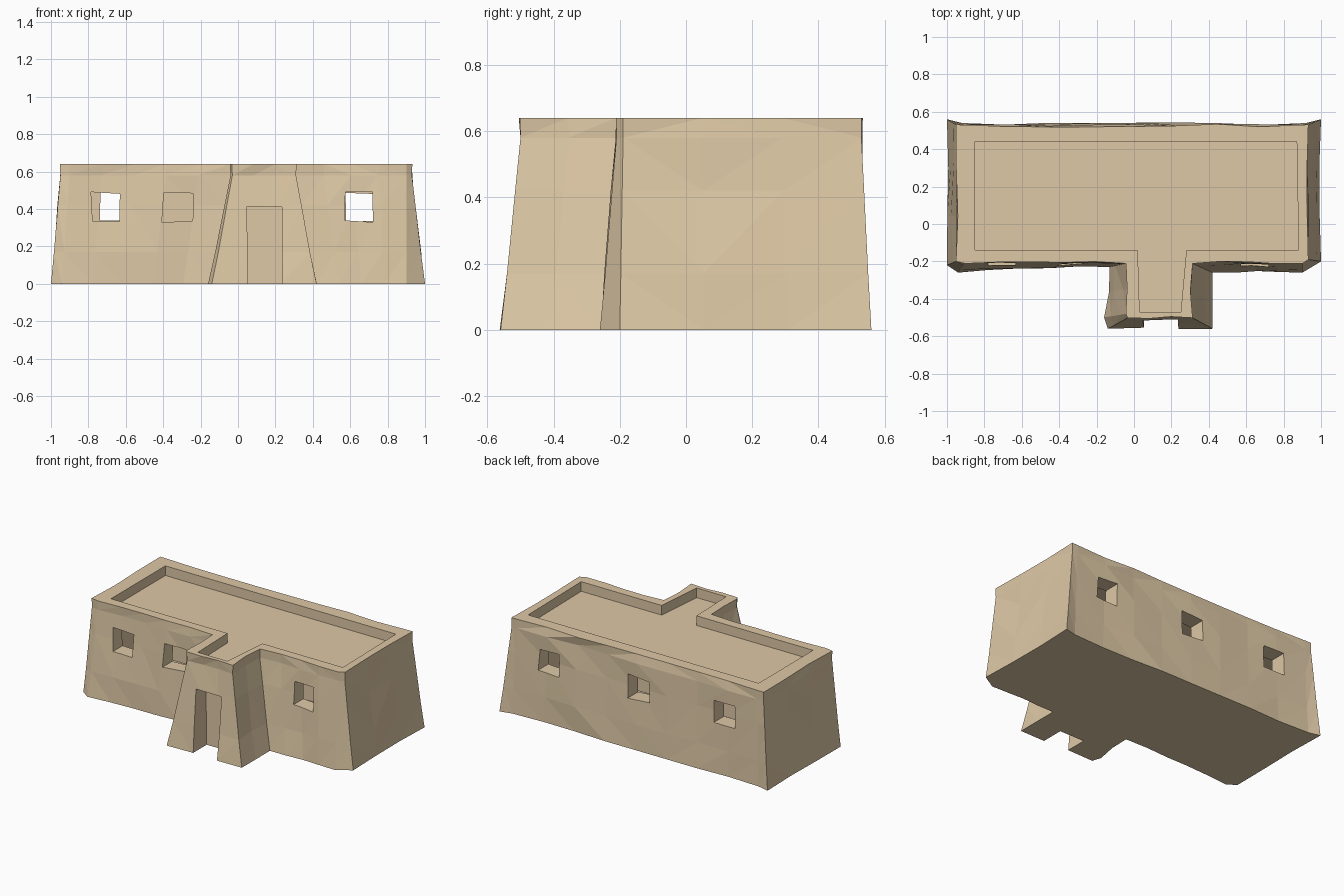
import bpy, bmesh, random
from mathutils import Vector

if "Cube" in bpy.data.objects:
    bpy.data.objects.remove(bpy.data.objects["Cube"])

random.seed(4)
H = 0.64


def new_object(name, bm):
    bmesh.ops.recalc_face_normals(bm, faces=bm.faces)
    me = bpy.data.meshes.new(name)
    bm.to_mesh(me)
    bm.free()
    ob = bpy.data.objects.new(name, me)
    bpy.context.collection.objects.link(ob)
    return ob


def loft(name, rings):
    """Closed solid through a stack of equal-length rings."""
    bm = bmesh.new()
    rows = [[bm.verts.new(p) for p in r] for r in rings]
    n = len(rows[0])
    for a, b in zip(rows, rows[1:]):
        for i in range(n):
            j = (i + 1) % n
            bm.faces.new((a[i], a[j], b[j], b[i]))
    bm.faces.new(rows[0][::-1])
    bm.faces.new(rows[-1])
    bmesh.ops.triangulate(bm, faces=[f for f in bm.faces if len(f.verts) == 4])
    return new_object(name, bm)


def prism(name, outline, z0, z1):
    return loft(name, [[(x, y, z) for x, y in outline] for z in (z0, z1)])


def box(name, x0, x1, y0, y1, z0, z1, wobble=0.0):
    def w():
        return random.uniform(-wobble, wobble)
    # wobble is shared front to back so the opening's sides stay flat
    a, b, c, d = ((x0 + w(), z0 + w()), (x1 + w(), z0 + w()),
                  (x1 + w(), z1 + w()), (x0 + w(), z1 + w()))
    return loft(name, [[(x, y, z) for x, z in (a, b, c, d)] for y in (y0, y1)])


# Outer walls: (base x, base y, top x, top y, segments to next corner)
corners = [
    (-1.00, -.22, -.95, -.20, 1), (-.94, -.26, -.90, -.21, 5),
    (-.13, -.23, -.04, -.21, 2), (-.16, -.50, -.04, -.48, 1),
    (-.14, -.56, -.03, -.50, 3), (.42, -.56, .31, -.50, 2),
    (.42, -.26, .31, -.21, 4), (.90, -.26, .90, -.21, 1),
    (1.00, -.20, .93, -.19, 3), (1.00, .56, .93, .53, 1),
    (.92, .54, .89, .53, 8), (-.92, .54, -.90, .53, 1),
    (-1.00, .56, -.95, .53, 3),
]
levels = [(0, 0), (.17, .32), (.42, .73), (.58, 1.0), (H, .97)]
rings = []
for z, t in levels:
    ring = []
    for k, c in enumerate(corners):
        d = corners[(k + 1) % len(corners)]
        p = Vector(c[0:2]).lerp(Vector(c[2:4]), t)
        q = Vector(d[0:2]).lerp(Vector(d[2:4]), t)
        out = Vector((q.y - p.y, p.x - q.x)).normalized()
        for s in range(c[4]):
            v = p.lerp(q, s / c[4])
            if s:
                v = v + out * random.uniform(-.012, .004)
            ring.append((v.x, v.y, z))
    rings.append(ring)
walls = loft("adobe_walls", rings)

# Sunken roof inside the parapet, and the hollow room
roof = [(-.85, -.14), (.02, -.14), (.03, -.47), (.25, -.47), (.28, -.14),
        (.88, -.14), (.87, .44), (-.85, .44)]
cutters = [prism("roof_recess_cutter", roof, .575, .8),
           box("room_cutter", -.86, .86, -.12, .42, .03, .52)]

# Doorway niche and windows
cutters.append(box("door_cutter", .05, .24, -.8, -.41, -.1, .41, .005))
for x in (-.705, -.325, .645):
    cutters.append(box("front_window_cutter", x - .077, x + .077, -.4, -.05, .335, .485, .007))
for x in (-.66, -.02, .65):
    cutters.append(box("back_window_cutter", x - .077, x + .077, .35, .7, .335, .485, .007))

for c in cutters:
    c.hide_render = True
    m = walls.modifiers.new(c.name, 'BOOLEAN')
    m.operation, m.solver, m.object = 'DIFFERENCE', 'EXACT', c

# Bake the cuts and drop the cutters
dg = bpy.context.evaluated_depsgraph_get()
baked = bpy.data.meshes.new_from_object(walls.evaluated_get(dg))
walls.modifiers.clear()
walls.data = baked
for c in cutters:
    bpy.data.objects.remove(c)

clay = bpy.data.materials.new("clay")
clay.diffuse_color = (.73, .58, .38, 1)
clay.use_nodes = True
clay.node_tree.nodes["Principled BSDF"].inputs["Base Color"].default_value = clay.diffuse_color
walls.data.materials.clear()
walls.data.materials.append(clay)
